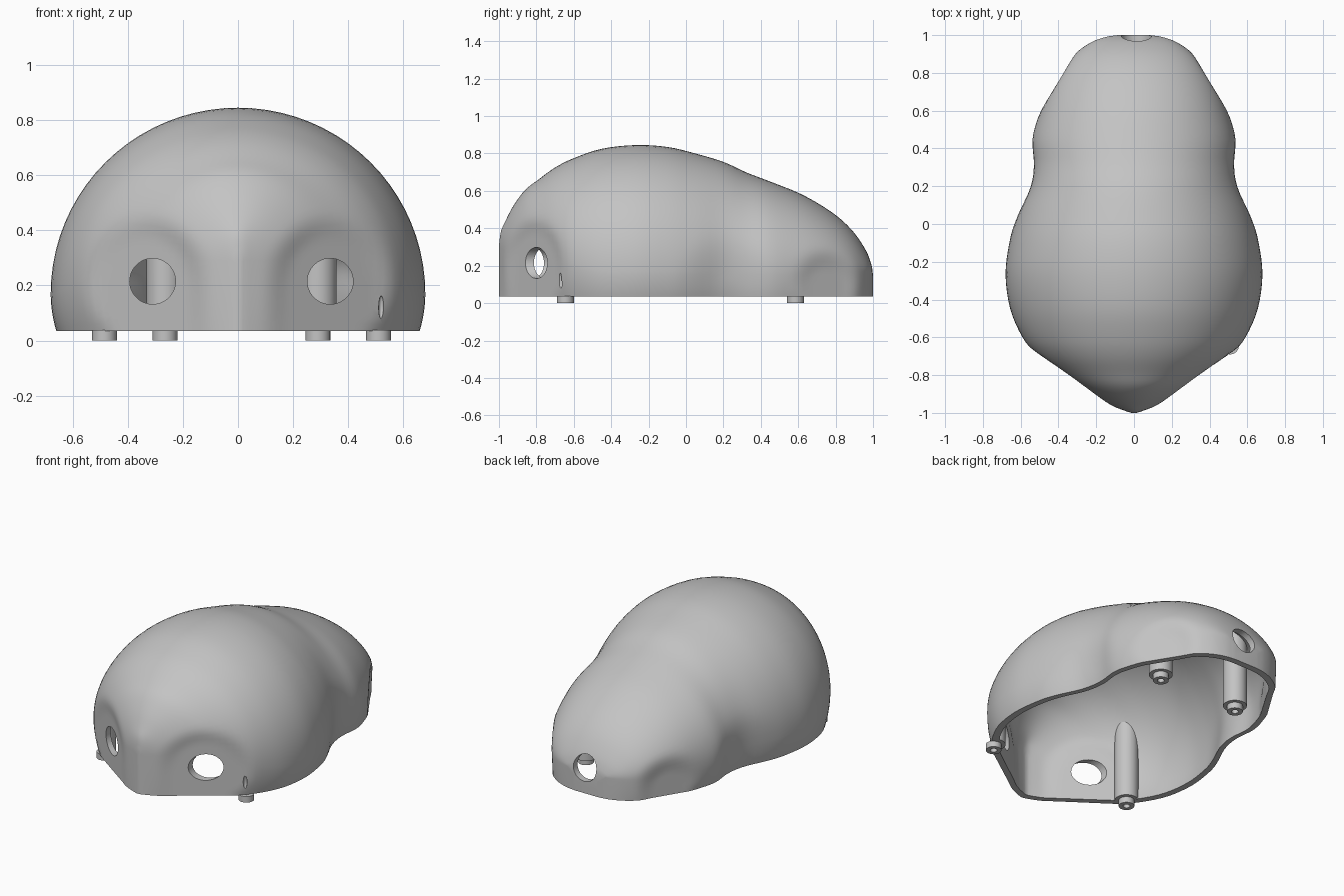
import bpy, bmesh, math
from mathutils import Vector, Matrix

if "Cube" in bpy.data.objects:
    bpy.data.objects.remove(bpy.data.objects["Cube"])

grey = bpy.data.materials.new("plain grey")
grey.use_nodes = True
grey.diffuse_color = (0.55, 0.55, 0.55, 1)
grey.node_tree.nodes["Principled BSDF"].inputs["Base Color"].default_value = (0.55, 0.55, 0.55, 1)

BASE = 0.035     # height of the shell's rim
SHIFT = 0.0125   # fittings sit slightly off the centre line

# Stations along the body: y, half width, top height
STATIONS = [
    (-1, .012, .31), (-.99, .045, .38), (-.965, .11, .44), (-.92, .2, .525),
    (-.86, .3, .605), (-.79, .4, .66), (-.7, .51, .725), (-.6, .59, .775),
    (-.45, .655, .825), (-.27, .68, .845), (-.1, .66, .835), (.05, .62, .8),
    (.2, .565, .755), (.32, .545, .7), (.45, .54, .65), (.6, .495, .59),
    (.72, .445, .525), (.82, .385, .455), (.9, .315, .375), (.96, .23, .285),
    (.99, .15, .215), (1, .08, .16)]


def smooth(t):
    t = min(1, max(0, t))
    return t * t * (3 - 2 * t)


def refine(points, steps):
    """Catmull-Rom curve through the stations."""
    pts = [Vector(p) for p in points]
    pts = [2 * pts[0] - pts[1]] + pts + [2 * pts[-1] - pts[-2]]
    out = []
    for a, b, c, d in zip(pts, pts[1:], pts[2:], pts[3:]):
        for i in range(steps):
            t = i / steps
            out.append(b + t / 2 * (c - a + t * (2 * a - 5 * b + 4 * c - d + t * (3 * (b - c) + d - a))))
    return out + [pts[-2]]


def nearness(p, centre, inner, outer):
    dz = max(0, p.z - centre.z)
    d = math.sqrt((p.x - centre.x) ** 2 + (p.y - centre.y) ** 2 + dz * dz)
    return 1 - smooth((d - inner) / (outer - inner))


def flatten(p, centre, normal, inner, outer):
    """Press a bulging point onto a plane near its centre."""
    over = (p - centre).dot(normal)
    return p - normal * max(0, over) * nearness(p, centre, inner, outer)


def sculpt(p):
    """Flat front cheeks, flat rear corners and a low waist, on both sides."""
    side = 1 if p.x >= 0 else -1
    q = Vector((abs(p.x), p.y, p.z))
    q = flatten(q, Vector((.335, -.8, .18)), Vector((.575, -.818, 0)), .19, .32)
    q = flatten(q, Vector((.4, .74, .08)), Vector((.85, .527, 0)), .1, .27)
    q.x -= .022 * nearness(q, Vector((.55, .22, .1)), .04, .3)
    q.x *= side
    return q


def new_object(name, bm):
    bmesh.ops.recalc_face_normals(bm, faces=bm.faces)
    mesh = bpy.data.meshes.new(name)
    bm.to_mesh(mesh)
    bm.free()
    mesh.materials.append(grey)
    obj = bpy.data.objects.new(name, mesh)
    bpy.context.collection.objects.link(obj)
    return obj


def body_solid(name, bottom, scale):
    bm = bmesh.new()
    rows = []
    for y, w, h in refine(STATIONS, 4):
        mid = min(.17 + .12 * smooth((-.4 - y) / .5), h - .03)
        half = []
        for i in range(8):
            z = bottom + (mid - bottom) * i / 8
            half.append((w * (1 - .03 * ((mid - z) / .135) ** 2), z))
        for i in range(20):
            a = math.pi / 2 * i / 20
            half.append((w * math.cos(a), mid + (h - mid) * math.sin(a)))
        section = half + [(0, h)] + [(-x, z) for x, z in reversed(half)]
        row = []
        for x, z in section:
            p = sculpt(Vector((x, y, z)))
            row.append(bm.verts.new((p.x * scale[0], p.y * scale[1], p.z * scale[2])))
        rows.append(row)
    n = len(rows[0])
    for a, b in zip(rows, rows[1:]):
        for i in range(n):
            j = (i + 1) % n
            bm.faces.new((a[i], a[j], b[j], b[i]))
    bm.faces.new(rows[0])
    bm.faces.new(rows[-1])
    return new_object(name, bm)


def cylinder(name, radius, start, end, sides=48):
    start, end = Vector(start), Vector(end)
    axis = end - start
    turn = axis.to_track_quat('Z', 'Y').to_matrix().to_4x4()
    bm = bmesh.new()
    bmesh.ops.create_cone(bm, cap_ends=True, segments=sides, radius1=radius, radius2=radius,
                          depth=axis.length, matrix=Matrix.Translation((start + end) / 2) @ turn)
    return new_object(name, bm)


def boolean(obj, cutter, operation='DIFFERENCE'):
    mod = obj.modifiers.new("cut", 'BOOLEAN')
    mod.object, mod.operation, mod.solver = cutter, operation, 'EXACT'
    bpy.context.view_layer.objects.active = obj
    bpy.ops.object.modifier_apply(modifier=mod.name)


def finish(obj):
    bpy.ops.object.select_all(action='DESELECT')
    obj.select_set(True)
    bpy.context.view_layer.objects.active = obj
    bpy.ops.object.shade_smooth_by_angle(angle=math.radians(35))


cutters = []

# Hollow shell
shell = body_solid("shell", BASE, (1, 1, 1))
cavity = body_solid("cavity_cutter", -.05, (.94, .96, .955))
boolean(shell, cavity)
cutters.append(cavity)

# Two front holes and a rear cable hole
for x, z, y0, y1, r in ((-.3225, .215, -1.1, -.55, .083), (.3225, .215, -1.1, -.55, .083),
                        (0, .19, .8, 1.1, .08)):
    hole = cylinder("hole_cutter", r, (x + SHIFT, y0, z), (x + SHIFT, y1, z))
    boolean(shell, hole)
    cutters.append(hole)

# Narrow slit beside the left front hole
bm = bmesh.new()
bmesh.ops.create_uvsphere(bm, u_segments=16, v_segments=12, radius=1)
bmesh.ops.transform(bm, verts=bm.verts,
                    matrix=Matrix.Translation((.52, -.672, .12)) @ Matrix.Diagonal((.01, .015, .042, 1)))
slit = new_object("slit_cutter", bm)
boolean(shell, slit)
cutters.append(slit)

# Screw columns that reach up into the shell wall, each with a small ringed foot
limit = body_solid("column_limit", -.05, (.975, .98, .98))
cutters.append(limit)
for end, x, y in (("front", .4975, -.645), ("rear", .2775, .585)):
    for side, s in (("left", 1), ("right", -1)):
        cx = s * x + SHIFT
        column = cylinder(f"{end}_{side}_column", .068, (cx, y, BASE + .002), (cx, y, 1))
        boolean(column, limit, 'INTERSECT')
        foot = cylinder(f"{end}_{side}_foot", .045, (cx, y, 0), (cx, y, BASE + .003))
        bore = cylinder("bore_cutter", .02, (cx, y, -.1), (cx, y, .12), 24)
        for part in (column, foot):
            boolean(part, bore)
            finish(part)
        cutters.append(bore)

finish(shell)
for c in cutters:
    bpy.data.objects.remove(c)
